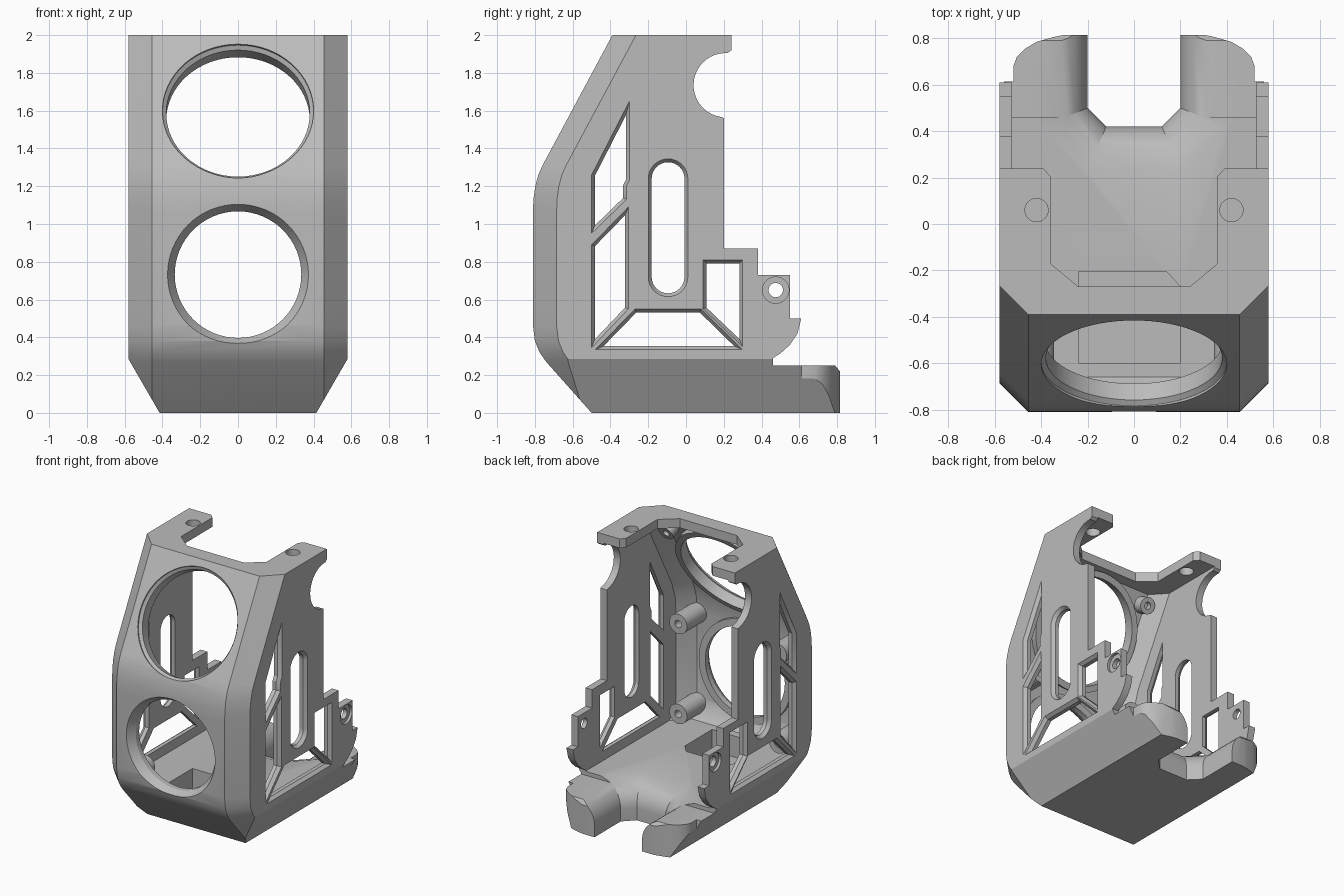
import bpy, bmesh, math
from mathutils import Vector

cube = bpy.data.objects.get("Cube")
if cube:
    bpy.data.objects.remove(cube, do_unlink=True)

grey = bpy.data.materials.new("matte grey")
grey.use_nodes = True
grey.diffuse_color = (0.5, 0.5, 0.5, 1)
grey.node_tree.nodes["Principled BSDF"].inputs["Base Color"].default_value = (0.5, 0.5, 0.5, 1)


def loft(name, loops, closed=False):
    """Skin a list of equal-length point loops into a solid."""
    bm = bmesh.new()
    rows = [[bm.verts.new(p) for p in loop] for loop in loops]
    pairs = list(zip(rows, rows[1:]))
    if closed:
        pairs.append((rows[-1], rows[0]))
    else:
        bm.faces.new(rows[0])
        bm.faces.new(rows[-1])
    n = len(rows[0])
    for a, b in pairs:
        for i in range(n):
            j = (i + 1) % n
            bm.faces.new((a[i], a[j], b[j], b[i]))
    bmesh.ops.recalc_face_normals(bm, faces=bm.faces)
    mesh = bpy.data.meshes.new(name)
    bm.to_mesh(mesh)
    bm.free()
    mesh.materials.append(grey)
    obj = bpy.data.objects.new(name, mesh)
    bpy.context.collection.objects.link(obj)
    return obj


def boolean(target, tool, op='DIFFERENCE'):
    mod = target.modifiers.new("cut", 'BOOLEAN')
    mod.operation, mod.solver, mod.object = op, 'EXACT', tool
    bpy.context.view_layer.objects.active = target
    bpy.ops.object.modifier_apply(modifier=mod.name)
    bpy.data.objects.remove(tool, do_unlink=True)


def grow(poly, d):
    """Offset a 2D polygon outward by d."""
    n = len(poly)
    pts = [Vector(p) for p in poly]
    area = sum(pts[i - 1].x * pts[i].y - pts[i].x * pts[i - 1].y for i in range(n))
    s = 1 if area > 0 else -1
    out = []
    for i in range(n):
        e1 = (pts[i] - pts[i - 1]).normalized()
        e2 = (pts[(i + 1) % n] - pts[i]).normalized()
        n1, n2 = Vector((e1.y, -e1.x)) * s, Vector((e2.y, -e2.x)) * s
        out.append(pts[i] + (n1 + n2) / (1 + n1.dot(n2)) * d)
    return out


def at_x(poly, x): return [(x, p[0], p[1]) for p in poly]
def at_y(poly, y): return [(p[0], y, p[1]) for p in poly]
def at_z(poly, z): return [(p[0], p[1], z) for p in poly]
def both(half): return half + [(-x, y) for x, y in reversed(half)]


def arc(cx, cy, r, start, end, n):
    angles = [math.radians(start + (end - start) * i / n) for i in range(n + 1)]
    return [(cx + r * math.cos(a), cy + r * math.sin(a)) for a in angles]


def turned(name, centre, axis, profile, closed=False, n=64):
    """Turn (distance, radius) pairs around an axis."""
    q = Vector(axis).to_track_quat('Z', 'Y')
    circle = arc(0, 0, 1, 0, 360, n)[:-1]
    loops = [[Vector(centre) + q @ Vector((x * r, y * r, d)) for x, y in circle] for d, r in profile]
    return loft(name, loops, closed)


def faceted(name, front, back, face_x, side_x, shift):
    """Side profile widened across x, with its front corners chamfered."""
    inner = front + back
    outer = [(y + shift, z) for y, z in front] + back
    return loft(name, [at_x(outer, -side_x), at_x(inner, -face_x), at_x(inner, face_x), at_x(outer, side_x)])


# Outer housing: nose line, then stepped back edge
nose = [(-0.5, 0), (-0.74, 0.27), (-0.775, 0.32), (-0.8, 0.38), (-0.81, 0.46), (-0.81, 1.06),
        (-0.808, 1.13), (-0.798, 1.2), (-0.782, 1.26), (-0.76, 1.31), (-0.39, 2)]
rear = [(0.24, 2), (0.24, 1.92), (0.22, 1.905)] + arc(0.21, 1.735, 0.17, 92, 262, 20) + [
    (0.2, 1.56), (0.2, 0.87), (0.38, 0.87), (0.38, 0.73), (0.55, 0.73), (0.55, 0.5), (0.61, 0.5),
    (0.59, 0.42), (0.55, 0.36), (0.5, 0.315), (0.46, 0.29), (0.46, 0.25), (0.79, 0.25),
    (0.815, 0.22), (0.815, 0)]
body = faceted("housing", nose, rear, 0.455, 0.58, 0.125)

# Sloping lower sides and rounded rear corners
lower = both([(0.357, -0.1), (0.6, 0.32), (0.6, 2.1)])
boolean(body, loft("side_trim", [at_y(lower, -1), at_y(lower, 1)]), 'INTERSECT')
plan = both([(0.6, -1), (0.6, 0.615), (0.52, 0.615), (0.52, 0.68), (0.505, 0.72), (0.47, 0.755),
             (0.42, 0.785), (0.35, 0.805), (0.28, 0.82)])
boolean(body, loft("plan_trim", [at_z(plan, -1), at_z(plan, 3)]), 'INTERSECT')

# Hollow interior, open at the back
cavity = [(-0.66, 0.28), (-0.71, 0.33), (-0.74, 0.41), (-0.74, 1.07), (-0.73, 1.19), (-0.69, 1.31), (-0.355, 1.93)]
boolean(body, faceted("cavity", cavity, [(1.2, 1.93), (1.2, 0.28)], 0.425, 0.525, 0.11))

# Opening in the top plate and its two screw holes
opening = both([(0.24, -0.27), (0.36, -0.17), (0.36, 0.205), (0.4, 0.25), (0.4, 0.5)])
boolean(body, loft("top_opening", [at_z(opening, 1.85), at_z(opening, 2.1)]))
for side in (-1, 1):
    boolean(body, turned("top_hole", (side * 0.42, 0.06, 1.85), (0, 0, 1), [(0, 0.05), (0.3, 0.05)], n=32))

# Rear notch in the base, with edges that roll over
notch = both([(0.12, 0.42), (0.2, 0.5), (0.2, 1)])
roll = [(-0.1, 0), (0.09, 0)] + [(0.09 + 0.17 * math.sin(a), 0.17 * (1 - math.cos(a)))
                                for a in [math.radians(12 * i) for i in range(1, 7)]] + [(0.283, 0.2), (0.3, 0.27)]
boolean(body, loft("rear_notch", [at_z(grow(notch, d), z) for z, d in roll]))

# Floor pocket
pocket = [(-0.24, -0.6), (0.2, -0.6), (0.2, -0.27), (0.14, -0.205), (-0.24, -0.205)]
boolean(body, loft("floor_pocket", [at_z(pocket, 0.12), at_z(pocket, 0.35)]))

# Side windows with bevelled rims, cut through both walls
slot = arc(-0.095, 1.24, 0.105, 0, 180, 16) + arc(-0.095, 0.72, 0.105, 180, 360, 16)
windows = [
    [(-0.5, 0.95), (-0.5, 1.26), (-0.3, 1.65), (-0.3, 1.23), (-0.315, 1.2), (-0.315, 1.13)],
    [(-0.5, 0.345), (-0.5, 0.89), (-0.305, 1.09), (-0.305, 0.55)],
    [(-0.48, 0.335), (-0.27, 0.55), (0.08, 0.55), (0.3, 0.335)],
    [(0.09, 0.81), (0.3, 0.81), (0.3, 0.35), (0.09, 0.55)],
    slot,
]
for shape in windows:
    wide, narrow = grow(shape, 0.014), grow(shape, -0.018)
    boolean(body, loft("window", [at_x(wide, -0.6), at_x(narrow, -0.555), at_x(narrow, 0.555), at_x(wide, 0.6)]))

# Countersunk side screw holes
bolt = [(-0.6, 0.07), (-0.56, 0.07), (-0.56, 0.038), (0.56, 0.038), (0.56, 0.07), (0.6, 0.07)]
boolean(body, turned("side_bolt", (0, 0.475, 0.65), (1, 0, 0), bolt, n=32))

# Two large round ports in the front; the axis points into the housing
upper_at, upper_axis = (0, -0.605, 1.6), (0, 0.881, -0.473)
lower_at, lower_axis = (0, -0.81, 0.732), (0, 1, 0)
boolean(body, turned("upper_port", upper_at, upper_axis, [(-0.06, 0.4), (0.012, 0.4), (0.03, 0.38), (0.25, 0.38)]))
boolean(body, turned("lower_port", lower_at, lower_axis, [(-0.04, 0.373), (0, 0.373), (0.06, 0.335), (0.25, 0.335)]))

# Collars around the ports on the inside
collars = [
    turned("upper_collar", upper_at, upper_axis, [(0.04, 0.38), (0.04, 0.425), (0.11, 0.425), (0.11, 0.38)], True),
    turned("lower_collar", lower_at, lower_axis, [(0.06, 0.335), (0.06, 0.39), (0.1, 0.39), (0.1, 0.335)], True),
]

# Screw posts with blind holes, behind the front wall
post = [(0, 0.075), (0.24, 0.075), (0.24, 0.028), (0.12, 0.028)]
posts = []
for side in (-1, 1):
    for label, y, z in (("lower", -0.745, 0.375), ("upper", -0.745, 1.06)):
        posts.append(turned(label + "_post", (side * 0.42, y, z), (0, 1, 0), post, n=32))
    posts.append(turned("top_post", (side * 0.4, -0.4, 1.86), upper_axis,
                        [(0, 0.06), (0.08, 0.06), (0.08, 0.025), (0.04, 0.025)], n=32))

# Smooth shading with sharp edges kept
bpy.ops.object.select_all(action='DESELECT')
for obj in [body] + collars + posts:
    obj.select_set(True)
bpy.context.view_layer.objects.active = body
bpy.ops.object.shade_smooth_by_angle(angle=math.radians(25))
